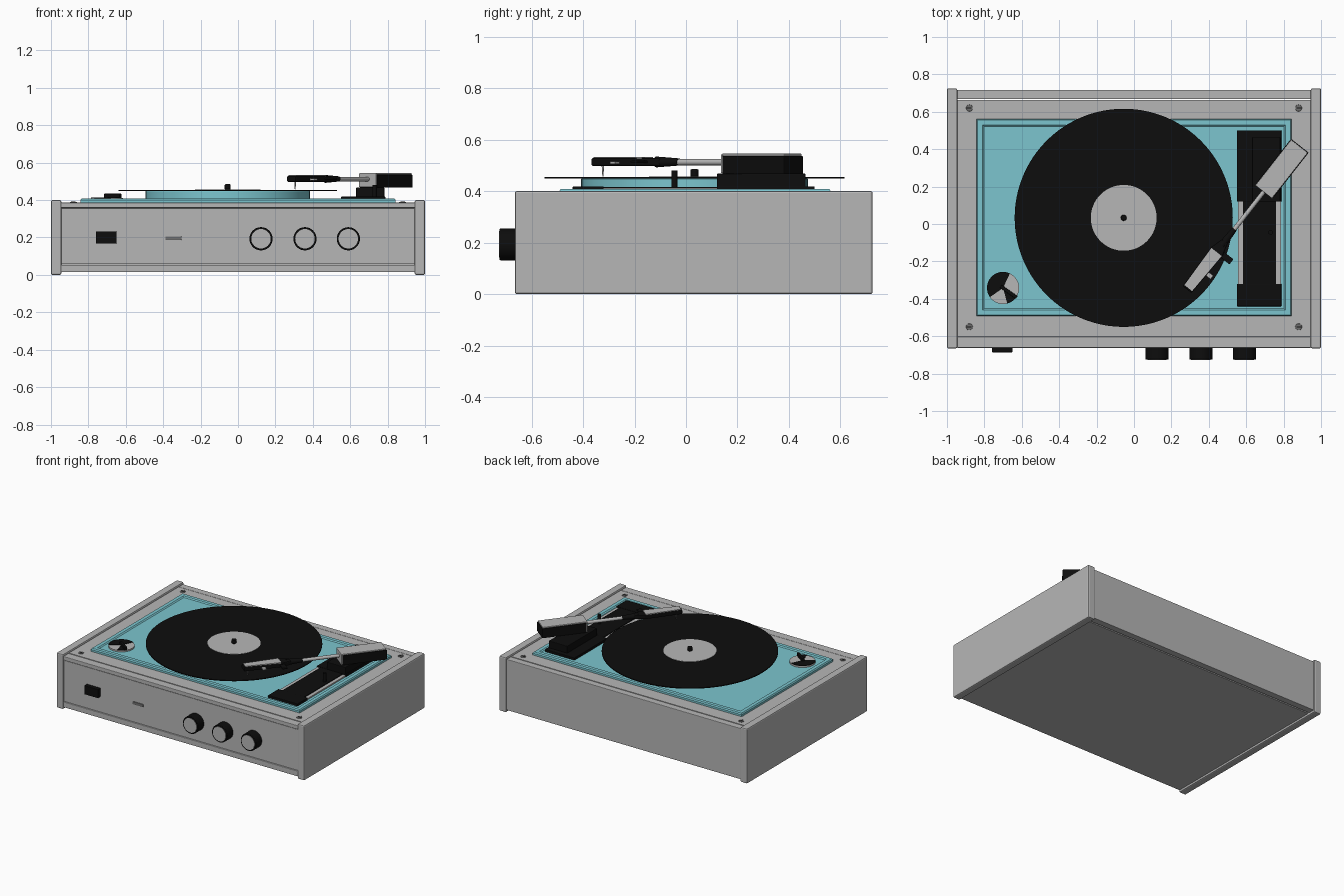
import bpy, bmesh, math
from mathutils import Matrix, Vector

if "Cube" in bpy.data.objects:
    bpy.data.objects.remove(bpy.data.objects["Cube"])


def material(name, rgb):
    m = bpy.data.materials.new(name)
    m.diffuse_color = (*rgb, 1)
    m.use_nodes = True
    m.node_tree.nodes["Principled BSDF"].inputs["Base Color"].default_value = m.diffuse_color
    return m


GREY = material("light_grey", (0.47, 0.47, 0.47))
DARK = material("dark_grey", (0.16, 0.16, 0.16))
BLACK = material("black", (0.004, 0.004, 0.004))
CYAN = material("pale_cyan", (0.20, 0.56, 0.62))


def finish(name, bm, mat, bevel=0, matrix=None, smooth=False):
    if matrix:
        bm.transform(matrix)
    bmesh.ops.recalc_face_normals(bm, faces=bm.faces)
    me = bpy.data.meshes.new(name)
    bm.to_mesh(me)
    bm.free()
    ob = bpy.data.objects.new(name, me)
    bpy.context.collection.objects.link(ob)
    me.materials.append(mat)
    if bevel:
        mod = ob.modifiers.new("bevel", "BEVEL")
        mod.width, mod.segments = bevel, 2
    if smooth:
        bpy.ops.object.select_all(action="DESELECT")
        bpy.context.view_layer.objects.active = ob
        ob.select_set(True)
        bpy.ops.object.shade_smooth_by_angle(angle=math.radians(35))
    return ob


def box(name, x, y, z, mat, bevel=0, matrix=None):
    bm = bmesh.new()
    bmesh.ops.create_cube(bm, size=1)
    for v in bm.verts:
        v.co = [r[0] + (c + 0.5) * (r[1] - r[0]) for c, r in zip(v.co, (x, y, z))]
    return finish(name, bm, mat, bevel, matrix)


def rod(name, a, b, r, mat, r2=None, n=48, bevel=0, matrix=None):
    """Cylinder or cone from point a to point b."""
    a, b = Vector(a), Vector(b)
    bm = bmesh.new()
    bmesh.ops.create_cone(bm, cap_ends=True, segments=n, radius1=r,
                          radius2=r if r2 is None else r2, depth=(b - a).length)
    rot = (b - a).to_track_quat("Z", "Y").to_matrix().to_4x4()
    bm.transform(Matrix.Translation((a + b) / 2) @ rot)
    return finish(name, bm, mat, bevel, matrix, True)


def prism(name, pts, z0, z1, mat, bevel=0, matrix=None):
    bm = bmesh.new()
    f = bm.faces.new([bm.verts.new((x, y, z0)) for x, y in pts])
    new = bmesh.ops.extrude_face_region(bm, geom=[f])["geom"]
    bmesh.ops.translate(bm, vec=(0, 0, z1 - z0),
                        verts=[g for g in new if isinstance(g, bmesh.types.BMVert)])
    return finish(name, bm, mat, bevel, matrix)


# Cabinet: side panels, core, rails and front panel
for side, s in (("left", -1), ("right", 1)):
    box(side + "_side_panel", sorted((s * 0.945, s)), (-0.665, 0.725), (0, 0.4), GREY, 0.008)
box("cabinet_core", (-0.95, 0.95), (-0.645, 0.66), (0.015, 0.38), GREY)
box("front_panel", (-0.947, 0.947), (-0.656, -0.64), (0.057, 0.355), GREY)
for name, z in (("top", (0.358, 0.386)), ("bottom", (0.015, 0.054))):
    box(name + "_front_rail", (-0.947, 0.947), (-0.662, -0.602), z, GREY, 0.004)
box("back_panel", (-0.947, 0.947), (0.668, 0.717), (0.015, 0.386), GREY, 0.004)
box("top_deck", (-0.947, 0.947), (-0.598, 0.664), (0.37, 0.386), GREY)

# Corner screws with a slot
for i, x in enumerate((-0.88, 0.88)):
    for j, y in enumerate((-0.55, 0.62)):
        rod(f"screw_{i}{j}", (x, y, 0.38), (x, y, 0.390), 0.018, DARK, n=20, bevel=0.002)
        box(f"screw_slot_{i}{j}", (x - 0.012, x + 0.012), (y - 0.003, y + 0.003),
            (0.388, 0.391), BLACK)

# Coloured top plate: raised rim around a shallow well
bm = bmesh.new()
bmesh.ops.create_cube(bm, size=1)
for v in bm.verts:
    v.co = (v.co.x * 1.685, 0.035 + v.co.y * 1.055, 0.39 + v.co.z * 0.02)
top = max(bm.faces, key=lambda f: f.calc_center_median().z)
for thick, lift in ((0.006, 0.008), (0.026, 0.0), (0.008, -0.007)):
    bmesh.ops.inset_region(bm, faces=[top], thickness=thick, use_even_offset=True)
    for v in top.verts:
        v.co.z += lift
finish("top_plate", bm, CYAN)

# Platter, record, label and spindle
cx, cy = -0.055, 0.033
rod("platter", (cx, cy, 0.398), (cx, cy, 0.449), 0.44, CYAN, n=96, bevel=0.003)
rod("record", (cx, cy, 0.449), (cx, cy, 0.455), 0.583, BLACK, n=128)
rod("record_label", (cx, cy, 0.453), (cx, cy, 0.457), 0.176, GREY, n=64)
rod("spindle", (cx, cy, 0.455), (cx, cy, 0.485), 0.016, BLACK, n=24, bevel=0.005)

# Speed selector: disc with dark sector and a lever
sx, sy = -0.70, -0.342
rod("selector_disc", (sx, sy, 0.398), (sx, sy, 0.412), 0.086, GREY, n=48)


def sector(name, a0, a1):
    arc = [math.radians(a0 + (a1 - a0) * i / 16) for i in range(17)]
    prism(name, [(sx, sy)] + [(sx + 0.086 * math.cos(a), sy + 0.086 * math.sin(a)) for a in arc],
          0.411, 0.415, BLACK)


sector("selector_dark_sector", 65, 215)
sector("selector_small_sector", 285, 325)
turn = Matrix.Translation((sx, sy, 0)) @ Matrix.Rotation(math.radians(-35), 4, "Z")
box("selector_lever", (-0.015, 0.088), (-0.009, 0.009), (0.41, 0.434), BLACK, 0.003, turn)

# Front controls: switch, indicator and three knobs
box("power_switch", (-0.76, -0.65), (-0.686, -0.65), (0.168, 0.232), BLACK, 0.003)
box("indicator", (-0.388, -0.302), (-0.662, -0.65), (0.186, 0.206), DARK, 0.004)
for i, x in enumerate((0.123, 0.358, 0.59)):
    rod(f"knob_{i}", (x, -0.65, 0.193), (x, -0.724, 0.193), 0.062, BLACK, n=40, bevel=0.003)
    rod(f"knob_cap_{i}", (x, -0.72, 0.193), (x, -0.727, 0.193), 0.052, GREY, n=40)

# Tonearm bed: black ends, grey strips and a black centre
box("bed_strips", (0.555, 0.785), (-0.34, 0.14), (0.398, 0.411), GREY)
box("bed_centre", (0.582, 0.76), (-0.33, 0.13), (0.398, 0.416), BLACK)
box("bed_front", (0.55, 0.788), (-0.44, -0.32), (0.398, 0.418), BLACK, 0.003)
box("bed_back", (0.55, 0.788), (0.12, 0.50), (0.398, 0.418), BLACK, 0.003)
box("arm_base", (0.632, 0.782), (0.12, 0.465), (0.41, 0.468), BLACK, 0.004)
rod("arm_rest_post", (0.73, -0.045, 0.41), (0.73, -0.045, 0.48), 0.012, BLACK, n=20)

# Tonearm, built along its own axis then turned into place
arm = Matrix.Translation((0.79, 0.295, 0)) @ Matrix.Rotation(math.radians(51.9), 4, "Z")
box("arm_housing", (-0.15, 0.157), (-0.06, 0.06), (0.466, 0.536), BLACK, 0.003, arm)
box("arm_housing_cover", (-0.157, 0.153), (-0.056, 0.056), (0.535, 0.545), GREY, 0.003, arm)
box("arm_housing_end", (-0.157, -0.149), (-0.058, 0.058), (0.47, 0.54), GREY, 0, arm)
rod("arm_tube", (-0.44, 0, 0.512), (-0.15, 0, 0.512), 0.012, GREY, n=24, matrix=arm)
rod("arm_collar", (-0.52, 0, 0.513), (-0.41, 0, 0.513), 0.021, BLACK, r2=0.014, n=24, matrix=arm)
prism("headshell", [(-0.82, -0.03), (-0.56, -0.038), (-0.49, -0.018), (-0.49, 0.018),
                    (-0.56, 0.038), (-0.82, 0.03)], 0.497, 0.529, BLACK, 0.006, arm)
prism("headshell_plate", [(-0.81, -0.026), (-0.565, -0.036), (-0.565, 0.036), (-0.81, 0.026)],
      0.527, 0.533, GREY, 0, arm)
box("finger_lift", (-0.575, -0.54), (-0.095, -0.02), (0.508, 0.518), BLACK, 0.003, arm)
box("side_tab", (-0.70, -0.675), (-0.065, -0.02), (0.505, 0.515), GREY, 0.002, arm)
rod("stylus", (-0.785, 0, 0.456), (-0.785, 0, 0.50), 0.002, GREY, r2=0.005, n=12, matrix=arm)
